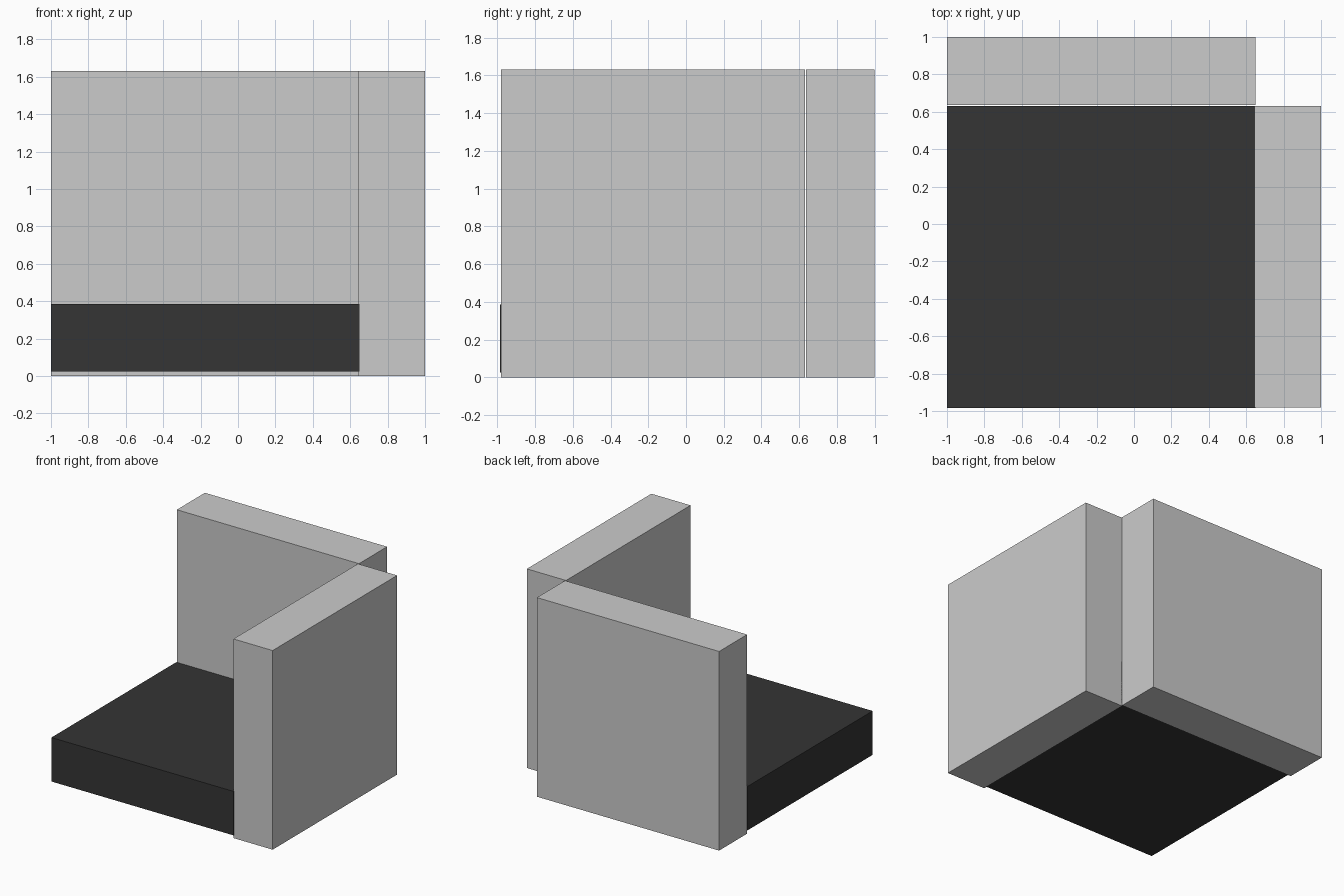
import bpy, bmesh
from mathutils import Matrix, Vector

if "Cube" in bpy.data.objects:
    bpy.data.objects.remove(bpy.data.objects["Cube"])


def material(name, v):
    m = bpy.data.materials.new(name)
    m.diffuse_color = (v, v, v, 1)
    m.use_nodes = True
    m.node_tree.nodes["Principled BSDF"].inputs["Base Color"].default_value = m.diffuse_color
    return m


light = material("light_tile", 0.8)
dark = material("dark_tile", 0.035)
grout = material("dark_grout", 0.02)
grey = material("grey_grout", 0.3)


def tiled_slab(name, size, raise_by, origin, axes, body, rim, n=4, bevel=0.01):
    """Slab whose local top is split into n x n raised tiles with sloped rims."""
    w, h, t = size
    bm = bmesh.new()
    pts = [[bm.verts.new((w * i / n, h * j / n, t)) for j in range(n + 1)]
           for i in range(n + 1)]
    tiles = [bm.faces.new((pts[i][j], pts[i + 1][j], pts[i + 1][j + 1], pts[i][j + 1]))
             for i in range(n) for j in range(n)]
    # plain sides and back of the slab
    lo = [bm.verts.new(p) for p in ((0, 0, 0), (w, 0, 0), (w, h, 0), (0, h, 0))]
    rims = [[pts[i][0] for i in range(n + 1)], pts[n],
            [pts[i][n] for i in range(n, -1, -1)], pts[0][::-1]]
    for k, edge in enumerate(rims):
        bm.faces.new([lo[k], lo[(k + 1) % 4]] + edge[::-1])
    bm.faces.new(lo[::-1])
    # raised tiles, with grout-coloured slopes
    slopes = bmesh.ops.inset_individual(bm, faces=tiles, thickness=bevel, depth=raise_by)
    for f in slopes["faces"]:
        f.material_index = 1
    for f in tiles:
        f.material_index = 0
    rot = Matrix([Vector(a) for a in axes]).transposed().to_4x4()
    bm.transform(Matrix.Translation(origin) @ rot)
    me = bpy.data.meshes.new(name)
    bm.to_mesh(me)
    bm.free()
    me.materials.append(body)
    me.materials.append(rim)
    ob = bpy.data.objects.new(name, me)
    bpy.context.collection.objects.link(ob)


X, Y, Z = (1, 0, 0), (0, 1, 0), (0, 0, 1)
NX, NY = (-1, 0, 0), (0, -1, 0)

# floor, back wall and right wall
tiled_slab("floor", (1.65, 1.615, 0.36), 0.012, (-1, -0.985, 0.025), (X, Y, Z), dark, grey)
tiled_slab("back_wall", (1.65, 1.63, 0.363), 0.012, (-1, 1, 0), (X, Z, NY), light, grout)
tiled_slab("right_wall", (1.61, 1.63, 0.355), 0.012, (1, 0.63, 0), (NY, Z, NX), light, grout)
